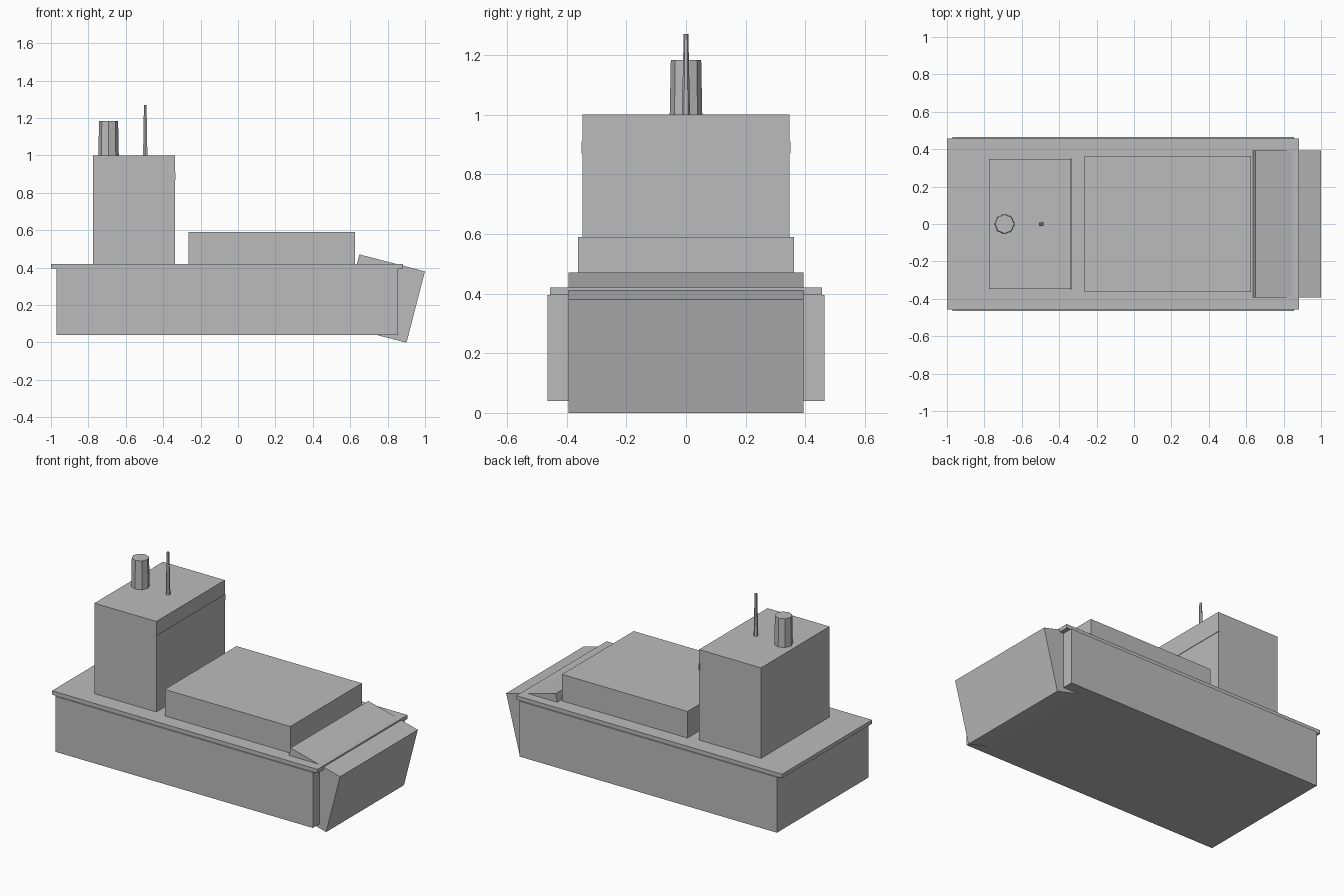
import bpy
import math

default = bpy.data.objects.get("Cube")
if default:
    bpy.data.objects.remove(default, do_unlink=True)

# One plain grey for the whole ship
grey = bpy.data.materials.new("plain grey")
grey.use_nodes = True
grey.diffuse_color = (0.5, 0.5, 0.5, 1)
grey.node_tree.nodes["Principled BSDF"].inputs["Base Color"].default_value = (0.5, 0.5, 0.5, 1)


def finish(name):
    obj = bpy.context.object
    obj.name = name
    obj.data.materials.append(grey)
    return obj


def box(name, x, y, z, tilt=0):
    """Box from (min, max) ranges, optionally tilted about the y axis."""
    centre = [(a + b) / 2 for a, b in (x, y, z)]
    bpy.ops.mesh.primitive_cube_add(size=1, location=centre, rotation=(0, tilt, 0))
    obj = finish(name)
    obj.scale = [b - a for a, b in (x, y, z)]
    return obj


def tapered_post(name, sides, x, bottom_radius, top_radius, bottom, top):
    bpy.ops.mesh.primitive_cone_add(
        vertices=sides, radius1=bottom_radius, radius2=top_radius,
        depth=top - bottom, location=(x, 0, (bottom + top) / 2))
    return finish(name)


# Hull and overhanging deck
box("hull", (-0.97, 0.855), (-0.464, 0.464), (0.04, 0.395))
box("deck", (-1.0, 0.883), (-0.456, 0.456), (0.395, 0.42))

# Bow block, tipped forward through the front of the hull
box("bow_block", (0.594, 0.956), (-0.394, 0.394), (0.038, 0.432), math.radians(14.5))

# Cargo hold cover
box("cargo_cover", (-0.265, 0.625), (-0.363, 0.363), (0.41, 0.59))

# Bridge tower with a thin window band on its forward face
box("bridge_tower", (-0.775, -0.336), (-0.347, 0.347), (0.41, 1.0))
box("bridge_window", (-0.341, -0.333), (-0.35, 0.35), (0.87, 0.91))

# Funnel and mast on the tower roof
tapered_post("funnel", 8, -0.692, 0.055, 0.051, 0.98, 1.183)
tapered_post("mast", 6, -0.496, 0.014, 0.008, 0.97, 1.27)
